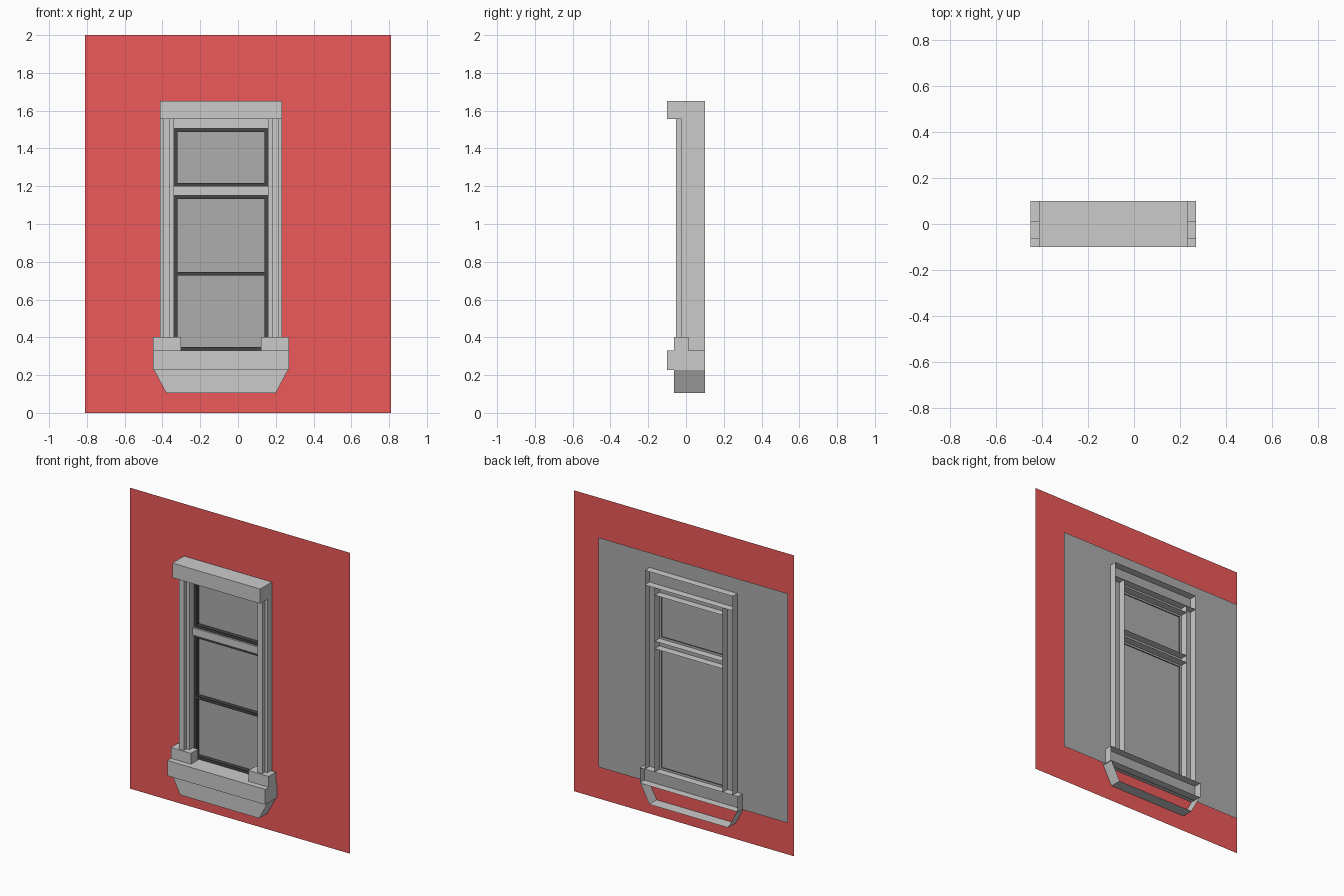
import bpy

if "Cube" in bpy.data.objects:
    bpy.data.objects.remove(bpy.data.objects["Cube"])

CX = -0.09        # window axis
BACK = 0.1        # rear edge of the open-backed stonework
WALL_Y, GLASS_Y = 0.022, 0.05


def material(name, rgb):
    m = bpy.data.materials.new(name)
    m.diffuse_color = (*rgb, 1)
    m.use_nodes = True
    m.node_tree.nodes["Principled BSDF"].inputs["Base Color"].default_value = m.diffuse_color
    return m


red = material("red_wall", (0.85, 0.1, 0.1))
dark = material("dark_sash", (0.06, 0.06, 0.06))
grey = material("glass_grey", (0.42, 0.42, 0.42))


def make(name, verts, faces, mat=None, mirror=False):
    me = bpy.data.meshes.new(name)
    me.from_pydata(verts, [], faces)
    ob = bpy.data.objects.new(name, me)
    bpy.context.collection.objects.link(ob)
    ob.location.x = CX
    if mat:
        me.materials.append(mat)
    if mirror:
        ob.modifiers.new("mirror", 'MIRROR').use_mirror_merge = False
    return ob


def loft(name, loops, cap=False, mat=None, mirror=False):
    """Join matching outlines; loops = [(xz points anticlockwise from front, y)]."""
    n = len(loops[0][0])
    verts = [(x, y, z) for pts, y in loops for x, z in pts]
    faces = [tuple(range(n))] if cap else []
    for k in range(len(loops) - 1):
        a, b = k * n, (k + 1) * n
        for i in range(n):
            j = (i + 1) % n
            faces.append((a + j, a + i, b + i, b + j))
    return make(name, verts, faces, mat, mirror)


def rect(x0, x1, z0, z1):
    return [(x0, z0), (x1, z0), (x1, z1), (x0, z1)]


def block(name, outline, front, back=BACK, **kw):
    """Front face with sides, open at the back."""
    return loft(name, [(outline, front), (outline, back)], cap=True, **kw)


# wall with window opening, and the larger pane sheet behind it
loft("wall", [(rect(-0.29, 0.29, 0.28, 1.6), WALL_Y),
              (rect(-0.81 - CX, 0.81 - CX, 0, 2), WALL_Y)], mat=red)
make("glass", [(x, GLASS_Y, z) for x, z in rect(-0.697, 0.697, 0.225, 1.75)],
     [(0, 1, 2, 3)], grey)

# stone lintel, sill and tapered apron
block("lintel", rect(-0.323, 0.323, 1.555, 1.652), -BACK)
block("sill", rect(-0.36, 0.36, 0.228, 0.33), -BACK)
block("apron", [(-0.29, 0.105), (0.29, 0.105), (0.355, 0.228), (-0.355, 0.228)], -0.063)

# blocks at the foot of each jamb
block("jamb_foot", rect(0.212, 0.36, 0.33, 0.402), -0.063, 0.012, mirror=True)

# stepped jambs: plan profile swept upward
plan = [(0.25, BACK), (0.25, -0.025), (0.271, -0.025), (0.271, -0.052),
        (0.306, -0.052), (0.306, -0.025), (0.323, -0.025), (0.323, BACK)]
n = len(plan)
make("jamb", [(x, y, z) for z in (0.33, 1.555) for x, y in plan],
     [(i, i + 1, n + i + 1, n + i) for i in range(n - 1)], mirror=True)

# head and transom bars
block("head", rect(-0.25, 0.25, 1.506, 1.555), 0.01)
block("transom", rect(-0.25, 0.25, 1.15, 1.2), 0.01)

# dark sash frames
for name, z0, z1 in (("upper_sash", 1.2, 1.506), ("lower_sash", 0.33, 1.15)):
    inner, outer = rect(-0.231, 0.231, z0 + 0.018, z1 - 0.018), rect(-0.25, 0.25, z0, z1)
    loft(name, [(inner, 0.056), (inner, 0.022), (outer, 0.022)], mat=dark)
block("sash_rail", rect(-0.231, 0.231, 0.728, 0.747), 0.022, GLASS_Y, mat=dark)
